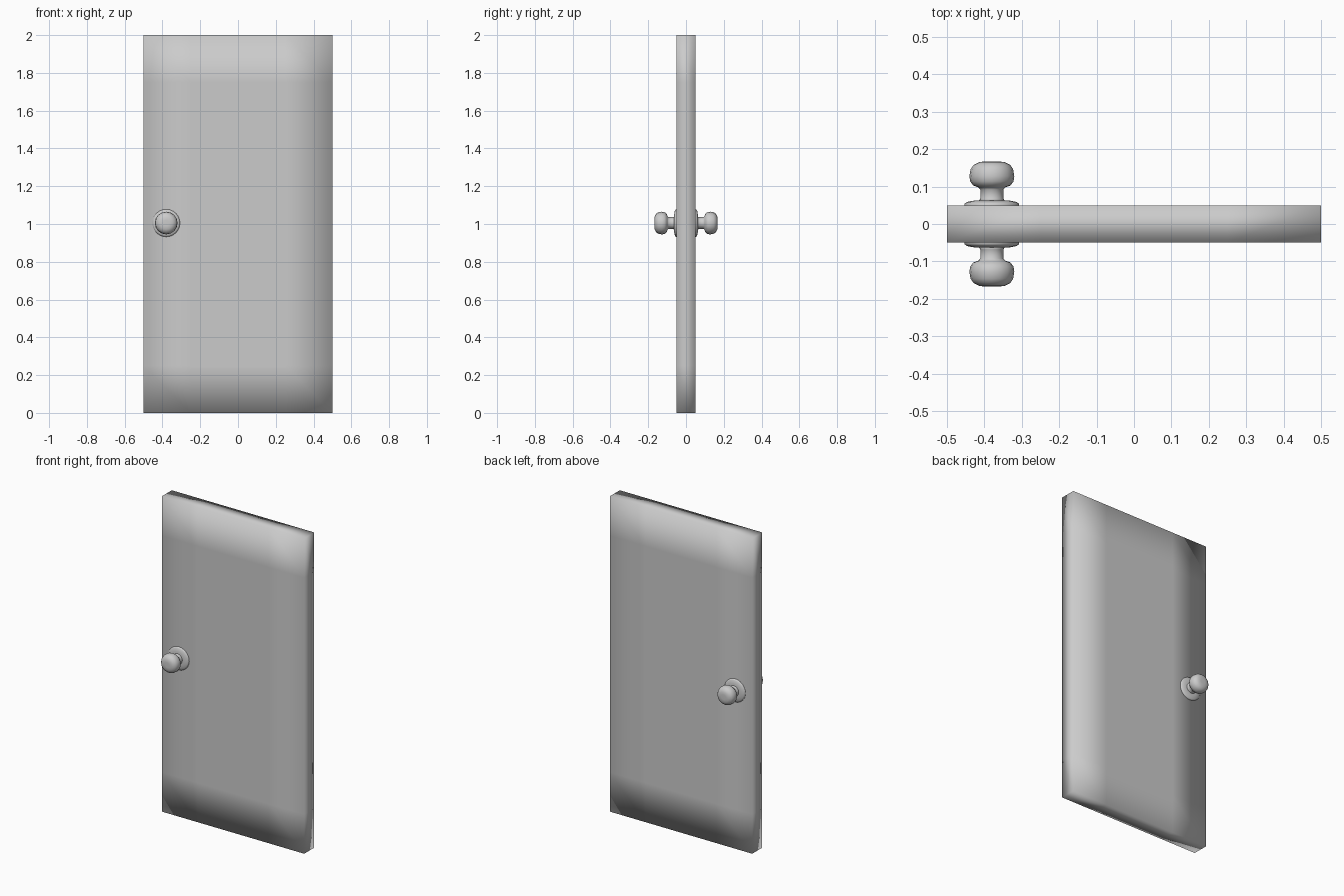
import bpy, bmesh, math
from mathutils import Matrix, Vector

if "Cube" in bpy.data.objects:
    bpy.data.objects.remove(bpy.data.objects["Cube"])


def finish(bm, name):
    bmesh.ops.recalc_face_normals(bm, faces=bm.faces)
    for f in bm.faces:
        f.smooth = True
    me = bpy.data.meshes.new(name)
    bm.to_mesh(me)
    bm.free()
    ob = bpy.data.objects.new(name, me)
    bpy.context.collection.objects.link(ob)
    return ob


# Door slab: a smooth-shaded box with loop cuts near the borders
bm = bmesh.new()
bmesh.ops.create_cube(bm, size=1, matrix=Matrix.Translation((0, 0, 1)) @ Matrix.Diagonal((1, 0.1, 2, 1)))
cuts = [((x, 0, 0), (1, 0, 0)) for x in (-0.25, 0.25)]
cuts += [((0, 0, z), (0, 0, 1)) for z in (0.25, 1.75)]
for co, no in cuts:
    bmesh.ops.bisect_plane(bm, geom=bm.verts[:] + bm.edges[:] + bm.faces[:],
                           plane_co=co, plane_no=no)
finish(bm, "door_panel")


# Knob parts: (radius, distance from door centre) profiles turned about y
ROSETTE = [(0, 0.04), (0.073, 0.04), (0.073, 0.054), (0.066, 0.059), (0.045, 0.063), (0, 0.064)]
KNOB = [(0, 0.055), (0.036, 0.06), (0.031, 0.068), (0.031, 0.092), (0.036, 0.098),
        (0.05, 0.103), (0.058, 0.114), (0.06, 0.128), (0.057, 0.146), (0.049, 0.158),
        (0.033, 0.166), (0.016, 0.167), (0, 0.167)]


def lathe(name, profile, side, segments):
    bm = bmesh.new()
    vs = [bm.verts.new((-0.38 + r, side * d, 1.005)) for r, d in profile]
    edges = [bm.edges.new(p) for p in zip(vs, vs[1:])]
    bmesh.ops.spin(bm, geom=vs + edges, cent=Vector((-0.38, 0, 1.005)), axis=(0, 1, 0),
                   angle=math.tau, steps=segments, use_duplicate=False)
    bmesh.ops.remove_doubles(bm, verts=bm.verts, dist=0.0005)
    return finish(bm, name)


for label, side in (("front", -1), ("back", 1)):
    lathe(label + "_rosette", ROSETTE, side, 24)
    lathe(label + "_knob", KNOB, side, 16)
